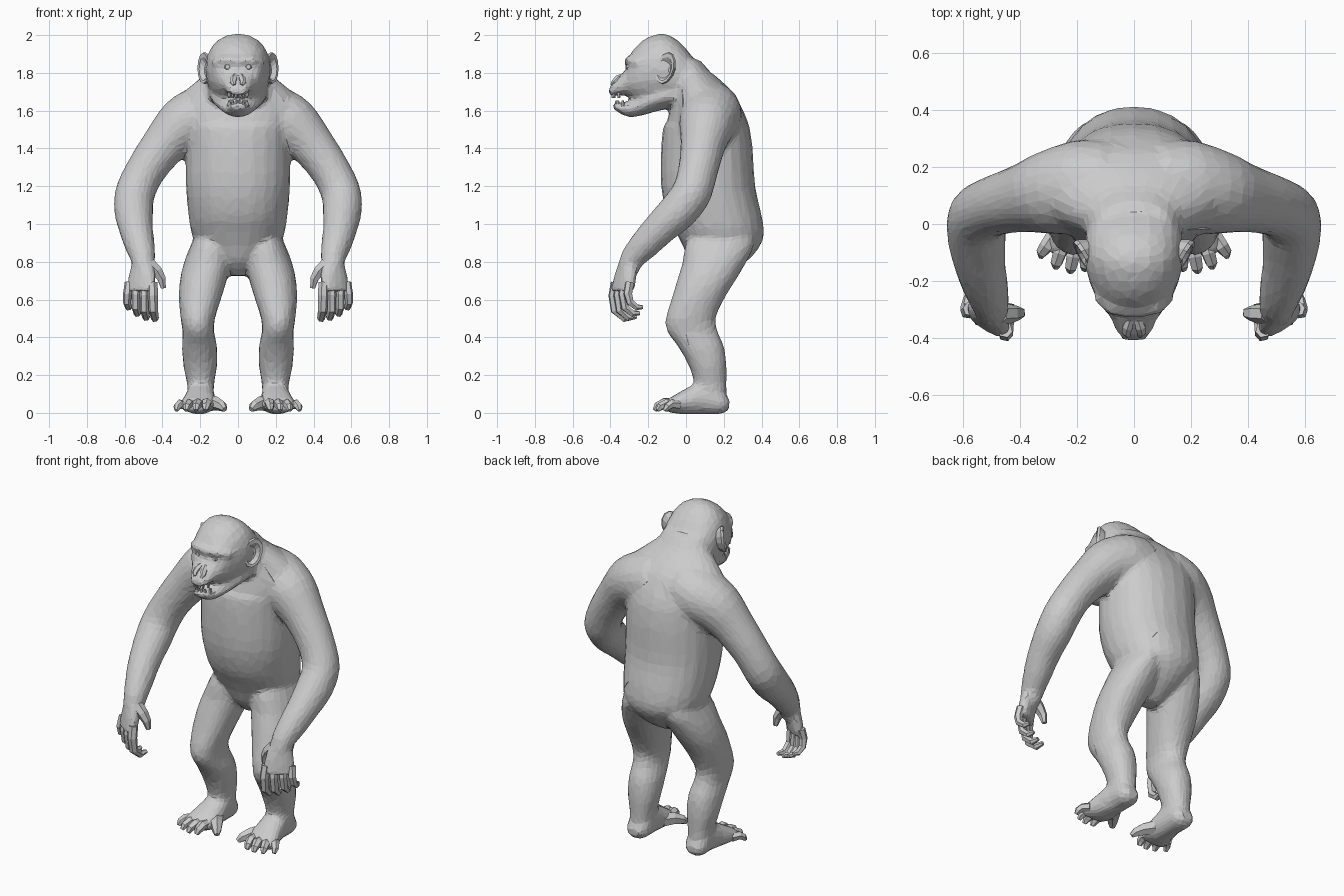
import bpy, bmesh, math
from mathutils import Vector


def spline(rings, steps):
    """Refine rings along a Catmull-Rom curve."""
    out = []
    for i in range(len(rings) - 1):
        a, b, c, d = (rings[min(max(i + k, 0), len(rings) - 1)] for k in (-1, 0, 1, 2))
        for s in range(steps):
            t = s / steps
            out.append([q + (r - p) * (t / 2) + (p * 2 - q * 5 + r * 4 - w) * (t * t / 2)
                        + (q * 3 - p - r * 3 + w) * (t ** 3 / 2) for p, q, r, w in zip(a, b, c, d)])
    return out + [rings[-1]]


def loft(bm, rings, n=20, e=0.93, steps=3):
    """Skin closed rings given as (centre, u axis, v axis)."""
    def sp(t):
        return math.copysign(abs(t) ** e, t)
    loops = []
    for c, u, v in spline(rings, steps):
        loops.append([bm.verts.new(c + u * sp(math.cos(2 * math.pi * i / n))
                                   + v * sp(math.sin(2 * math.pi * i / n))) for i in range(n)])
    for a, b in zip(loops, loops[1:]):
        for i in range(n):
            j = (i + 1) % n
            bm.faces.new((a[i], a[j], b[j], b[i]))
    bm.faces.new(loops[0][::-1])
    bm.faces.new(loops[-1])


def z_loft(bm, rows, **k):
    """Rows of z, y front, y back, x inner, x outer."""
    loft(bm, [(Vector(((a + b) / 2, (f + r) / 2, z)), Vector(((b - a) / 2, 0, 0)),
               Vector((0, (r - f) / 2, 0))) for z, f, r, a, b in rows], **k)


def y_loft(bm, rows, **k):
    """Rows of y, z low, z high, x inner, x outer."""
    loft(bm, [(Vector(((a + b) / 2, y, (l + h) / 2)), Vector(((b - a) / 2, 0, 0)),
               Vector((0, 0, (h - l) / 2))) for y, l, h, a, b in rows], **k)


def tube(bm, pts, n=6, steps=1):
    """Round limb through points of x, y, z, radius."""
    p = [Vector(q[:3]) for q in pts]
    u, rings = Vector((0.3, 1, 0.2)), []
    for i, q in enumerate(pts):
        t = (p[min(i + 1, len(p) - 1)] - p[max(i - 1, 0)]).normalized()
        u = (u - t * u.dot(t)).normalized()
        rings.append((p[i], u * q[3], t.cross(u) * q[3]))
    loft(bm, rings, n=n, e=1, steps=steps)


def mirror(bm):
    """Copy everything so far to the other side."""
    d = bmesh.ops.duplicate(bm, geom=bm.verts[:] + bm.edges[:] + bm.faces[:])["geom"]
    for v in d:
        if isinstance(v, bmesh.types.BMVert):
            v.co.x *= -1


def finish(name, bm):
    bmesh.ops.recalc_face_normals(bm, faces=bm.faces[:])
    me = bpy.data.meshes.new(name)
    bm.to_mesh(me)
    bm.free()
    ob = bpy.data.objects.new(name, me)
    bpy.context.collection.objects.link(ob)
    return ob


def mix(a, b, t):
    return [p + (q - p) * t for p, q in zip(a, b)]


# Body: limbs first, mirrored, then the central masses, fused together
bm = bmesh.new()
tube(bm, [(.08, .13, 1.60, .16), (.19, .13, 1.57, .165), (.295, .11, 1.52, .148), (.39, .09, 1.42, .12),
          (.485, .065, 1.29, .106), (.545, .03, 1.165, .106), (.552, -.04, 1.07, .104),
          (.54, -.14, .975, .09), (.52, -.22, .89, .08), (.502, -.285, .815, .065),
          (.50, -.31, .75, .056)], n=20, steps=3)
side, face = Vector((.8, .55, 0)), Vector((-.55, .8, 0))
loft(bm, [(Vector(c), side * a, face * b) for c, a, b in
          [((.50, -.30, .80), .062, .052), ((.507, -.32, .73), .084, .046),
           ((.512, -.338, .64), .096, .04)]])
z_loft(bm, [(1.0, .08, .34, .06, .2), (.9, .0, .365, .03, .245), (.8, -.018, .32, .03, .285),
            (.7, -.048, .262, .06, .308), (.6, -.078, .2, .09, .313), (.5, -.108, .158, .122, .304),
            (.43, -.1, .168, .126, .294), (.35, -.042, .202, .11, .297), (.25, .015, .215, .11, .29),
            (.15, .043, .215, .126, .27), (.05, .04, .218, .13, .268)])
y_loft(bm, [(.23, .02, .07, .16, .24), (.19, -.006, .12, .131, .267), (.1, -.008, .17, .123, .272),
            (.03, -.008, .145, .12, .284), (-.04, -.006, .107, .115, .302), (-.105, .006, .068, .138, .312)])
mirror(bm)
z_loft(bm, [(z, f, b, -w, w) for z, f, b, w in
            [(.725, .09, .2, .035), (.8, .02, .32, .11), (.88, -.015, .39, .2), (.95, -.05, .412, .245),
             (1.05, -.1, .4, .262), (1.2, -.132, .366, .276), (1.4, -.132, .353, .277),
             (1.52, -.12, .335, .285)]], n=24)
# Sloping shoulder mass running up into the neck
z_loft(bm, [(z, f, b, -w, w) for z, f, b, w in
            [(1.4, -.1, .34, .26), (1.5, -.11, .338, .3), (1.58, -.09, .312, .335), (1.64, -.075, .282, .325),
             (1.70, -.065, .245, .285), (1.76, -.07, .185, .215), (1.81, -.07, .125, .16),
             (1.87, -.08, .075, .13)]], n=24, e=1)
# Head with upper jaw, lower jaw and brow
y_loft(bm, [(y, l, h, -w, w) for y, l, h, w in
            [(.09, 1.64, 1.8, .13), (.03, 1.62, 1.89, .155), (-.04, 1.62, 1.97, .17),
             (-.12, 1.63, 2.01, .174), (-.2, 1.635, 1.99, .158), (-.26, 1.65, 1.945, .133),
             (-.295, 1.67, 1.895, .112), (-.315, 1.68, 1.825, .092), (-.35, 1.682, 1.785, .074),
             (-.385, 1.678, 1.75, .06), (-.408, 1.682, 1.72, .04)]], n=20, steps=2)
y_loft(bm, [(y, l, h, -w, w) for y, l, h, w in
            [(-.06, 1.62, 1.76, .16), (-.16, 1.595, 1.74, .142), (-.25, 1.57, 1.685, .1),
             (-.31, 1.566, 1.648, .07), (-.36, 1.592, 1.645, .055), (-.39, 1.615, 1.645, .038)]], steps=2, e=1)
tube(bm, [(-.13, -.25, 1.85, .022), (-.075, -.298, 1.868, .026), (0, -.308, 1.862, .022),
          (.075, -.298, 1.868, .026), (.13, -.25, 1.85, .022)], n=8)
body = finish("body", bm)
m = body.modifiers.new("fuse", "REMESH")
m.mode, m.voxel_size = "VOXEL", .0135
m = body.modifiers.new("soften", "SMOOTH")
m.factor, m.iterations = .5, 9
m = body.modifiers.new("facets", "DECIMATE")
m.ratio, m.use_symmetry, m.symmetry_axis = .09, True, "X"

# Fingers curl back and inwards, thumb hangs on the inner side
bm = bmesh.new()
for i in range(4):
    t, drop = i / 3, .02 * math.sin(math.pi * (i + .4) / 3.4)
    tube(bm, [mix((.452, -.372, .69, .027), (.575, -.298, .69, .025), t),
              mix((.450, -.385, .62, .027), (.585, -.308, .63, .024), t),
              mix((.448, -.375, .55 - drop, .025), (.588, -.295, .585 - drop, .021), t),
              mix((.440, -.325, .507 - drop, .021), (.58, -.26, .558 - drop, .018), t),
              mix((.430, -.28, .512 - drop, .012), (.57, -.23, .56 - drop, .011), t)])
tube(bm, [(.47, -.315, .79, .036), (.43, -.315, .75, .033), (.404, -.312, .71, .025),
          (.395, -.308, .66, .014)])
mirror(bm)
finish("fingers", bm)

# Toes, with the large toe splayed inwards
bm = bmesh.new()
for i in range(4):
    t, reach = i / 3, .035 * math.sin(math.pi * (i + .3) / 3.6)
    tube(bm, [mix((.165, -.06, .048, .028), (.282, -.04, .042, .027), t),
              mix((.166, -.11 - reach / 2, .052, .028), (.308, -.075 - reach / 2, .046, .025), t),
              mix((.17, -.135 - reach, .036, .023), (.322, -.09 - reach, .032, .021), t),
              mix((.172, -.15 - reach, .014, .012), (.326, -.105 - reach, .013, .011), t)])
tube(bm, [(.155, .01, .052, .044), (.115, -.045, .05, .037), (.085, -.085, .036, .028),
          (.07, -.105, .018, .015)])
mirror(bm)
finish("toes", bm)

# Ears: cupped shells opening outwards and forwards
bm = bmesh.new()
out, up = Vector((.85, -.53, 0)), Vector((0, .2, 1)).normalized()
back = Vector((.53, .85, 0))
loft(bm, [(Vector((.163, -.1, 1.825)) + out * d - up * s, back * a, up * b) for d, s, a, b in
          [(-.03, .01, .035, .055), (.012, 0, .058, .086), (.026, 0, .056, .083),
           (.024, .004, .042, .064), (.002, .012, .024, .038)]], n=12, e=1, steps=1)
mirror(bm)
finish("ears", bm)

# Eyes, nose and teeth
bm = bmesh.new()
tube(bm, [(.055, -.275, 1.832, .02), (.055, -.302, 1.832, .024), (.055, -.316, 1.832, .012)], n=8)
mirror(bm)
finish("eyes", bm)
bm = bmesh.new()
tube(bm, [(.014, -.335, 1.785, .014), (.022, -.36, 1.768, .02), (.026, -.378, 1.75, .018),
          (.02, -.392, 1.735, .01)])
mirror(bm)
finish("nose", bm)
bm = bmesh.new()
for x, y, r in [(.01, -.388, .01), (.028, -.38, .01), (.046, -.355, .011)]:
    tube(bm, [(x, y, 1.695, r), (x, y, 1.667, r * .6)])
    tube(bm, [(x, y + .02, 1.625, r), (x, y + .02, 1.655, r * .6)])
mirror(bm)
finish("teeth", bm)
